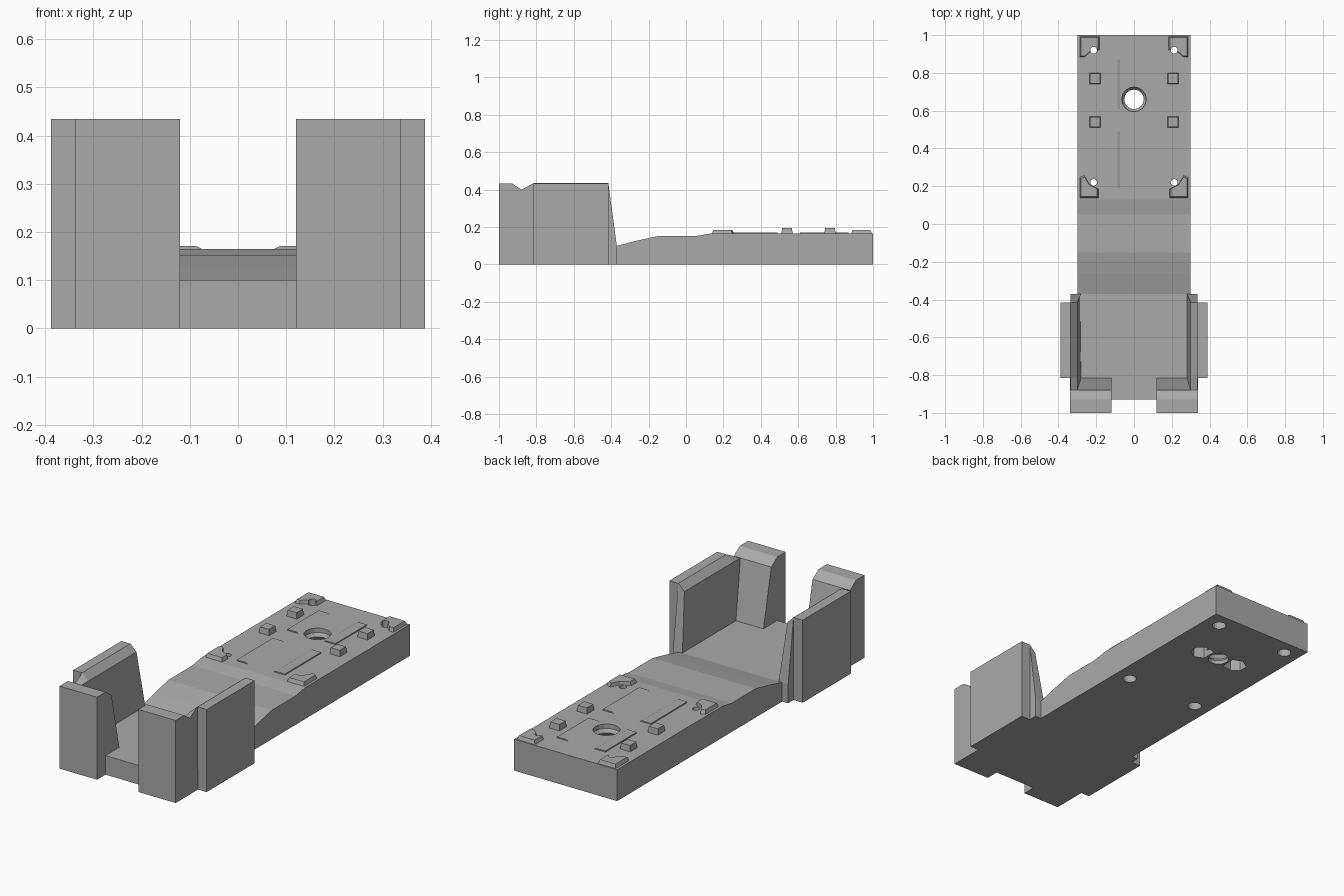
import bpy, bmesh, math
from mathutils import Vector

cube = bpy.data.objects.get("Cube")
if cube:
    bpy.data.objects.remove(cube, do_unlink=True)

grey = bpy.data.materials.new("plain grey")
grey.use_nodes = True
grey.diffuse_color = (0.4, 0.4, 0.4, 1)
grey.node_tree.nodes["Principled BSDF"].inputs["Base Color"].default_value = grey.diffuse_color


def finish(name, bm):
    bmesh.ops.recalc_face_normals(bm, faces=bm.faces)
    mesh = bpy.data.meshes.new(name)
    bm.to_mesh(mesh)
    bm.free()
    mesh.materials.append(grey)
    obj = bpy.data.objects.new(name, mesh)
    bpy.context.collection.objects.link(obj)
    return obj


def loft(name, first, second):
    """Solid between two matching outlines."""
    bm = bmesh.new()
    a = [bm.verts.new(p) for p in first]
    b = [bm.verts.new(p) for p in second]
    bm.faces.new(a)
    bm.faces.new(b)
    for i in range(len(a)):
        j = (i + 1) % len(a)
        bm.faces.new((a[i], a[j], b[j], b[i]))
    return finish(name, bm)


def side_prism(name, profile, x0, x1):
    return loft(name, [(x0, y, z) for y, z in profile], [(x1, y, z) for y, z in profile])


def raised(name, outline, z0, z1, shrink):
    """Plate whose top is scaled towards its middle."""
    c = sum((Vector(p) for p in outline), Vector((0, 0))) / len(outline)
    top = [c + (Vector(p) - c) * shrink for p in outline]
    return loft(name, [(x, y, z0) for x, y in outline], [(p.x, p.y, z1) for p in top])


def rect(x0, x1, y0, y1):
    return [(x0, y0), (x1, y0), (x1, y1), (x0, y1)]


def lathe(name, x, y, profile, sides):
    """Closed round cutter from (radius, z) steps."""
    bm = bmesh.new()
    rings = []
    for r, z in profile:
        rings.append([bm.verts.new((x + r * math.cos(k * math.tau / sides),
                                    y + r * math.sin(k * math.tau / sides), z))
                      for k in range(sides)])
    for lo, hi in zip(rings, rings[1:]):
        for k in range(sides):
            n = (k + 1) % sides
            bm.faces.new((lo[k], lo[n], hi[n], hi[k]))
    bm.faces.new(rings[0])
    bm.faces.new(rings[-1])
    return finish(name, bm)


def cut(targets, cutter):
    for t in targets:
        mod = t.modifiers.new("cut", "BOOLEAN")
        mod.operation = "DIFFERENCE"
        mod.solver = "EXACT"
        mod.object = cutter
        bpy.context.view_layer.objects.active = t
        bpy.ops.object.modifier_apply(modifier=mod.name)
    bpy.data.objects.remove(cutter, do_unlink=True)


# Long bed with a low front floor and a gentle ramp
base = side_prism("base", [(-.93, 0), (-.93, .1), (-.37, .1), (-.26, .128), (-.15, .152),
                           (.05, .152), (.13, .165), (1, .165), (1, 0)], -.3, .3)

# Threaded centre hole
steps = [(.052, -.05)]
for i in range(4):
    steps += [(.052, .02 + i * .035), (.065, .037 + i * .035)]
cut([base], lathe("thread_cutter", 0, .66, steps + [(.065, .25)], 16))

for s, side in ((1, "left"), (-1, "right")):
    # Pocket beside the centre hole, underneath
    pocket = [(.06, .62), (.11, .60), (.16, .63), (.16, .68), (.12, .71), (.06, .70)]
    cut([base], raised("pocket_cutter", [(s * x, .66 + s * (y - .66)) for x, y in pocket],
                       -.05, .08, .95))

    # Corner pads and their screw holes
    back = [(.29, .998), (.18, .998), (.18, .92), (.22, .92), (.265, .88), (.29, .88)]
    front = [(.29, .135), (.29, .25), (.265, .26), (.235, .21), (.185, .185), (.185, .135)]
    for end, outline, hole_y in (("back", back, .92), ("front", front, .22)):
        pad = raised(f"{side}_{end}_pad", [(s * x, y) for x, y in outline], .155, .184, .82)
        cut([base, pad], lathe("screw_cutter", s * .213, hole_y,
                               [(.034, -.05), (.034, .09), (.018, .09), (.018, .25)], 16))

    # Locating blocks
    for n, y in enumerate((.54, .77)):
        raised(f"{side}_block_{n + 1}", rect(s * .175, s * .237, y - .031, y + .031),
               .155, .196, .84)

    # Low ridges ramping up outwards
    for n, (y0, y1) in enumerate(((.19, .49), (.61, .87))):
        ramp = [(.075, .16), (.075, .165), (.088, .171), (.14, .171), (.14, .16)]
        loft(f"{side}_ridge_{n + 1}", [(s * x, y0, z) for x, z in ramp],
             [(s * x, y1, z) for x, z in ramp])

    # Inner wall: leaning inner face, chamfered rim, sloped ends
    wall = [(-.88, 0), (-.88, .1), (-.88, .4), (-.815, .435), (-.415, .435), (-.37, .1), (-.37, 0)]
    inner = [(s * (.30 if z > .3 else .28), y, min(z, .40)) for y, z in wall]
    loft(f"{side}_inner_wall", inner, [(s * .335, y, z) for y, z in wall])

    # Outer slab
    slab = [(.3, 0), (.3, .40), (.335, .434), (.388, .434), (.388, 0)]
    loft(f"{side}_outer_slab", [(s * x, -.815, z) for x, z in slab],
         [(s * x, -.415, z) for x, z in slab])

    # Front corner post
    side_prism(f"{side}_front_post", [(-1, 0), (-1, .434), (-.93, .434), (-.88, .4),
                                      (-.815, .1), (-.815, 0)], s * .12, s * .338)
